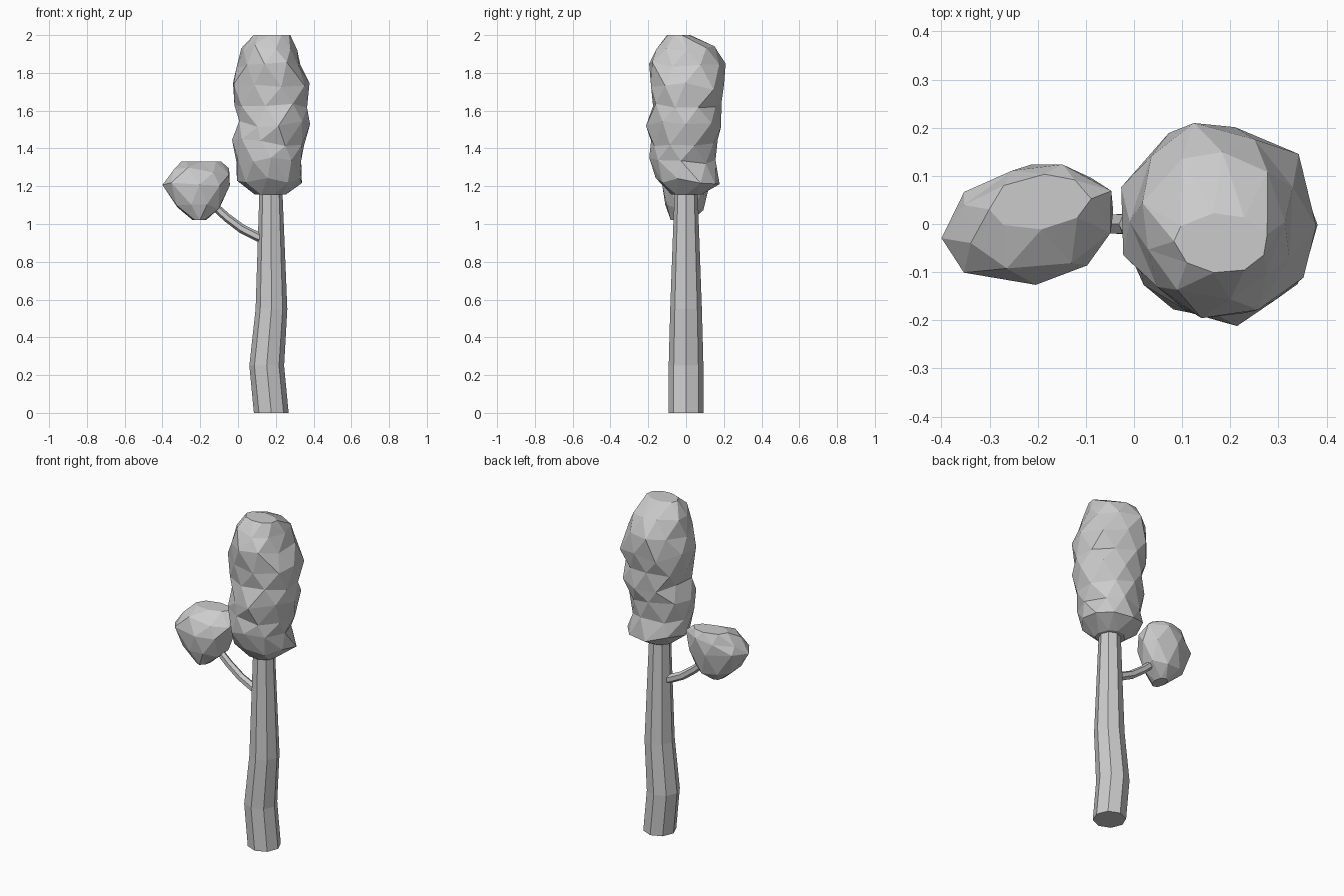
import bpy, bmesh, math, random
from mathutils import Vector

cube = bpy.data.objects.get("Cube")
if cube:
    bpy.data.objects.remove(cube, do_unlink=True)

GREY = (0.6, 0.6, 0.6, 1)
grey = bpy.data.materials.new("plain grey")
grey.use_nodes = True
grey.diffuse_color = GREY
grey.node_tree.nodes["Principled BSDF"].inputs["Base Color"].default_value = GREY


def finish(bm, name):
    bmesh.ops.recalc_face_normals(bm, faces=bm.faces)
    mesh = bpy.data.meshes.new(name)
    bm.to_mesh(mesh)
    bm.free()
    mesh.materials.append(grey)
    obj = bpy.data.objects.new(name, mesh)
    bpy.context.collection.objects.link(obj)


def tube(name, path, sides, tilt):
    """Faceted tube along (x, z, radius) points in the xz plane."""
    bm = bmesh.new()
    rings = []
    for i, (x, z, r) in enumerate(path):
        a, b = path[max(i - 1, 0)], path[min(i + 1, len(path) - 1)]
        along = Vector((b[0] - a[0], 0, b[1] - a[1])).normalized()
        side = Vector((along.z, 0, -along.x)) if tilt else Vector((1, 0, 0))
        ring = []
        for k in range(sides):
            t = math.tau * k / sides
            offset = side * math.cos(t) + Vector((0, math.sin(t), 0))
            ring.append(bm.verts.new(Vector((x, 0, z)) + offset * r))
        rings.append(ring)
    for low, high in zip(rings, rings[1:]):
        for k in range(sides):
            n = (k + 1) % sides
            bm.faces.new((low[k], low[n], high[n], high[k]))
    bm.faces.new(rings[0])
    bm.faces.new(rings[-1])
    finish(bm, name)


def foliage(name, levels, sides, seed, rough, skew):
    """Rugged lump from (z, x min, x max, y min, y max) levels, staggered into triangles."""
    rng = random.Random(seed)
    bm = bmesh.new()
    rings = []
    last = len(levels) - 1
    for i, (z, x0, x1, y0, y1) in enumerate(levels):
        ring = []
        for k in range(sides):
            t = math.tau * (k + (i % 2) / 2 + rng.uniform(-0.12, 0.12)) / sides
            s = 1.02 + rng.uniform(-rough, rough)
            dz = 0 if i in (0, last) else rng.uniform(-0.02, 0.02)
            dx = (x1 - x0) / 2 * s * math.cos(t)
            dy = (y1 - y0) / 2 * s * math.sin(t)
            ring.append(bm.verts.new(((x0 + x1) / 2 + dx,
                                      (y0 + y1) / 2 + dy + skew * dx, z + dz)))
        rings.append(ring)
    for i, (low, high) in enumerate(zip(rings, rings[1:])):
        for k in range(sides):
            n = (k + 1) % sides
            if i % 2 == 0:
                bm.faces.new((low[k], low[n], high[k]))
                bm.faces.new((low[n], high[n], high[k]))
            else:
                bm.faces.new((low[k], high[n], high[k]))
                bm.faces.new((low[k], low[n], high[n]))
    bm.faces.new(rings[0])
    bm.faces.new(rings[-1])
    finish(bm, name)


# Trunk with a gentle bend, and the thin branch on its right
tube("trunk", [(0.176, 0, 0.092), (0.152, 0.25, 0.092), (0.177, 0.55, 0.084),
               (0.174, 1.2, 0.06)], 8, False)
tube("branch", [(0.16, 0.91, 0.026), (0.1, 0.935, 0.025), (0.02, 0.975, 0.024),
                (-0.06, 1.035, 0.023), (-0.12, 1.09, 0.022), (-0.16, 1.15, 0.02)], 6, True)

# Tall main crown, leaning back to a small cap at the top
foliage("main_crown", [
    (1.155, 0.09, 0.25, -0.08, 0.08),
    (1.23, 0.0, 0.345, -0.15, 0.18),
    (1.34, -0.01, 0.325, -0.2, 0.15),
    (1.43, -0.03, 0.35, -0.19, 0.17),
    (1.53, 0.01, 0.38, -0.2, 0.19),
    (1.63, -0.02, 0.37, -0.18, 0.18),
    (1.73, -0.03, 0.385, -0.18, 0.2),
    (1.84, 0.0, 0.34, -0.2, 0.205),
    (1.935, 0.02, 0.315, -0.15, 0.15),
    (2.0, 0.08, 0.28, -0.1, 0.02),
], 9, 11, 0.05, 0.0)

# Small crown on the branch, its top sloping to the front
foliage("small_crown", [
    (1.02, -0.24, -0.17, -0.08, 0.03),
    (1.09, -0.33, -0.09, -0.11, 0.09),
    (1.20, -0.39, -0.045, -0.125, 0.12),
    (1.28, -0.355, -0.035, -0.09, 0.125),
    (1.33, -0.3, -0.09, -0.01, 0.1),
], 8, 3, 0.04, 0.1)
